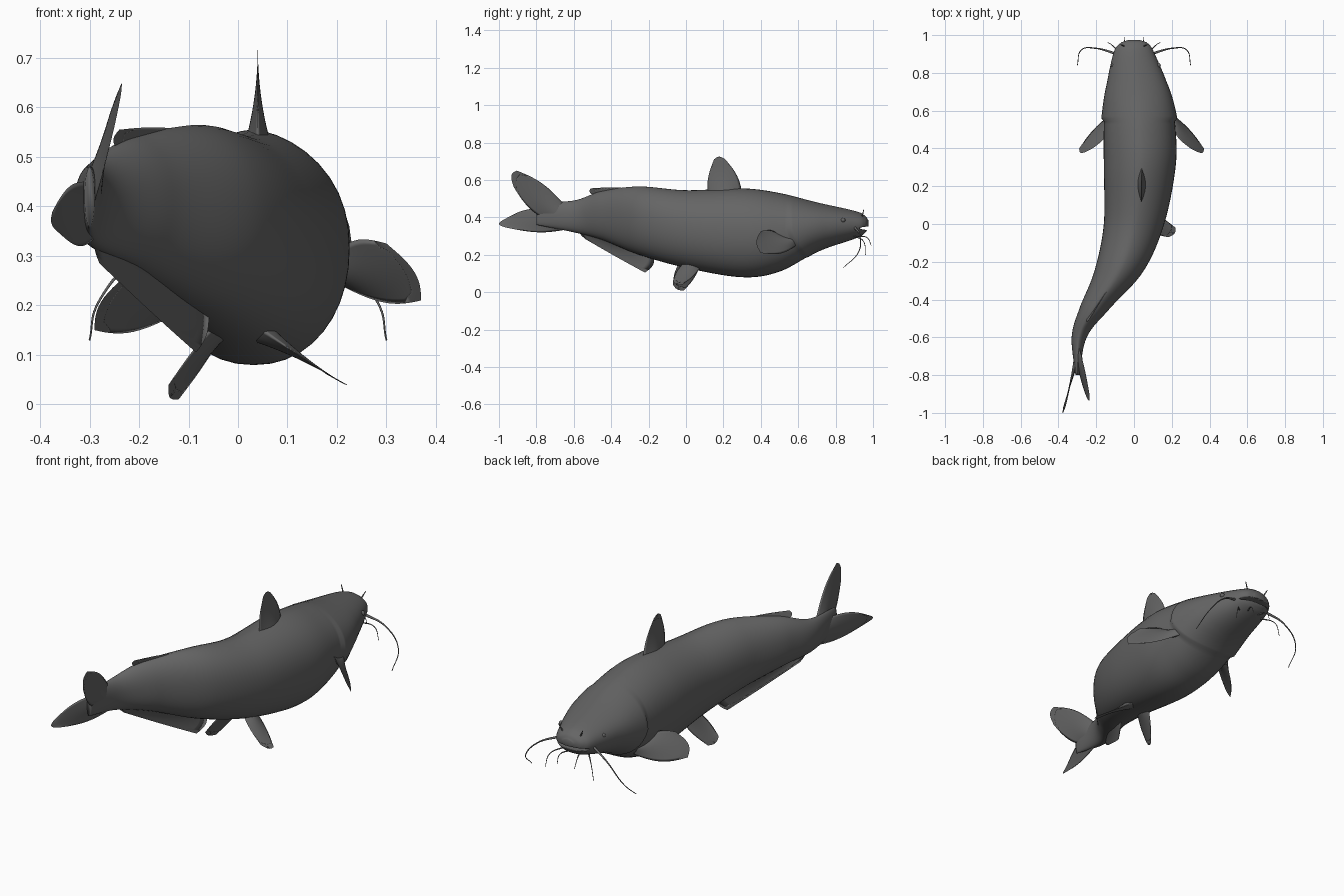
import bpy, bmesh, math
from mathutils import Vector

if "Cube" in bpy.data.objects:
    bpy.data.objects.remove(bpy.data.objects["Cube"], do_unlink=True)


def make_material(name, colour):
    material = bpy.data.materials.new(name)
    material.use_nodes = True
    material.diffuse_color = colour
    material.node_tree.nodes["Principled BSDF"].inputs["Base Color"].default_value = colour
    return material


skin = make_material("slate grey", (.13, .13, .13, 1))


def add_object(name, bm):
    bmesh.ops.recalc_face_normals(bm, faces=bm.faces)
    for face in bm.faces:
        face.smooth = True
    mesh = bpy.data.meshes.new(name)
    bm.to_mesh(mesh)
    bm.free()
    mesh.materials.append(skin)
    obj = bpy.data.objects.new(name, mesh)
    bpy.context.collection.objects.link(obj)
    return obj


def along(points, t):
    """Smooth point at t, from zero to one, on a path through the points."""
    position = t * (len(points) - 1)
    index = min(int(position), len(points) - 2)
    f = position - index
    a, b = points[index], points[index + 1]
    before = points[index - 1] if index else a * 2 - b
    after = points[index + 2] if index + 2 < len(points) else b * 2 - a
    leave, arrive = (b - before) / 2, (after - a) / 2
    return a + leave * f + (3 * (b - a) - 2 * leave - arrive) * f**2 + (2 * (a - b) + leave + arrive) * f**3


def signed_power(value, power):
    return math.copysign(abs(value) ** power, value)


def fin(name, front_root, back_root, front_tip, back_tip, thick, bow=.15, rows=14, columns=12):
    """Lens-shaped fin between four corners, with bowed sides and a rounded tip."""
    front_root, back_root, front_tip, back_tip = map(Vector, (front_root, back_root, front_tip, back_tip))
    reach = (front_tip + back_tip - front_root - back_root) / 2
    across = (front_root + front_tip - back_root - back_tip) / 2
    normal = reach.cross(across).normalized()
    bm = bmesh.new()
    for side in (1, -1):
        grid = []
        for i in range(rows + 1):
            u = i / rows
            line = []
            for j in range(columns + 1):
                v = j / columns
                arch = math.sin(math.pi * v)
                point = front_root.lerp(front_tip, u).lerp(back_root.lerp(back_tip, u), v)
                point += across * bow * math.sin(math.pi * u) * (1 - 2 * v)
                point += reach * bow / 2 * arch * u**2
                line.append(bm.verts.new(point + normal * side * thick * arch * (1 - u) ** 2))
            grid.append(line)
        for low, high in zip(grid, grid[1:]):
            for j in range(columns):
                bm.faces.new((low[j], low[j + 1], high[j + 1], high[j]))
    bmesh.ops.remove_doubles(bm, verts=bm.verts, dist=.0003)
    return add_object(name, bm)


def whisker(name, points, radius):
    curve = bpy.data.curves.new(name, "CURVE")
    curve.dimensions = "3D"
    curve.bevel_depth = radius
    curve.bevel_resolution = 2
    curve.use_fill_caps = True
    spline = curve.splines.new("BEZIER")
    spline.bezier_points.add(len(points) - 1)
    for index, (knot, point) in enumerate(zip(spline.bezier_points, points)):
        knot.co = point
        knot.handle_left_type = knot.handle_right_type = "AUTO"
        knot.radius = 1 / (1 + index)
    curve.materials.append(skin)
    bpy.context.collection.objects.link(bpy.data.objects.new(name, curve))


# Body stations from tail to snout: y, centre x, half width, bottom, top
stations = [Vector(row) for row in (
    (-.8, -.3, .01, .36, .48), (-.6, -.29, .04, .32, .49), (-.45, -.21, .08, .28, .54),
    (-.25, -.08, .13, .2, .565), (0, 0, .16, .13, .545), (.3, .03, .19, .08, .555),
    (.5, .03, .19, .11, .53), (.7, .02, .17, .215, .48), (.9, 0, .11, .285, .435),
    (.955, 0, .075, .315, .41), (.975, 0, .03, .35, .385))]
gill, sides, steps = .625, 40, 140
bm = bmesh.new()
rings = []
for step in range(steps + 1):
    t = step / steps
    near_gill = max(0, 1 - abs(t - gill) * 10)
    flare = .08 * near_gill if t > gill else 0
    ring = []
    for k in range(sides):
        angle = math.tau * k / sides
        c, s = math.cos(angle), math.sin(angle)
        # The gill cover sweeps forward under the throat and flares out on the flanks
        y, centre, half_width, bottom, top = along(stations, t + near_gill * max(0, -s) / 20)
        grow = 1 + flare * (1 - max(0, s))
        x = centre + half_width * grow * signed_power(c, .92 + .25 * max(0, s))
        z = (bottom + top + (top - bottom) * (2 + grow) / 3 * signed_power(s, .95)) / 2
        ring.append(bm.verts.new((x, y, z)))
    rings.append(ring)
for low, high in zip(rings, rings[1:]):
    for k in range(sides):
        bm.faces.new((low[k - 1], low[k], high[k], high[k - 1]))
bm.faces.new(rings[0])
bm.faces.new(rings[-1])
body = add_object("body", bm)

# Mouth slit, cut by a flat lens
bm = bmesh.new()
bmesh.ops.create_uvsphere(bm, u_segments=32, v_segments=12, radius=1)
cutter = add_object("mouth_cutter", bm)
cutter.scale = (.11, .06, .01)
cutter.location = (0, .96, .342)
cutter.hide_render = True
cutter.display_type = "WIRE"
mouth = body.modifiers.new("mouth", "BOOLEAN")
mouth.operation = "DIFFERENCE"
mouth.object = cutter

# Fins on the back, tail and belly
fin("dorsal_fin", (.04, .3, .53), (.04, .12, .5), (.04, .21, .71), (.04, .15, .71), .03)
fin("adipose_fin", (-.08, -.25, .55), (-.08, -.25, .5), (-.24, -.51, .555), (-.24, -.48, .51), .015)
fin("tail_upper_lobe", (-.29, -.66, .48), (-.3, -.74, .38), (-.235, -.905, .65), (-.25, -.92, .56), .02, .2)
fin("tail_lower_lobe", (-.3, -.72, .45), (-.29, -.64, .335), (-.375, -.97, .39), (-.36, -.96, .345), .02, .25)
fin("anal_fin", (-.06, -.17, .2), (-.28, -.57, .34), (-.085, -.22, .105), (-.28, -.54, .285), .02, .05)
fin("left_pelvic_fin", (.03, .09, .15), (.02, 0, .17), (.22, -.02, .04), (.18, -.07, .06), .03)
fin("right_pelvic_fin", (-.02, .08, .16), (-.03, -.02, .18), (-.12, -.01, .01), (-.14, -.07, .04), .03)

# Parts in pairs: pectoral fins, eyes and whiskers
for label, side, drop in (("left", 1, 0), ("right", -1, .06)):
    def place(x, y, z):
        return (.04 + side * x, y, z - drop)

    def mirror(x, y, z):
        return (side * x, y, z)

    fin(label + "_pectoral_fin", place(.15, .59, .25), place(.15, .53, .29),
        place(.33, .4, .21), place(.26, .4, .325), .025, .3)
    bm = bmesh.new()
    bmesh.ops.create_uvsphere(bm, u_segments=16, v_segments=10, radius=.012)
    eye = add_object(label + "_eye", bm)
    eye.location = (.01 + side * .12, .84, .385)
    whisker(label + "_long_whisker", [mirror(.09, .9, .35), mirror(.2, .93, .3),
                                      mirror(.28, .92, .21), mirror(.3, .84, .13)], .007)
    whisker(label + "_nose_whisker", [mirror(.05, .94, .4), mirror(.07, .95, .44)], .004)
    whisker(label + "_inner_chin_whisker", [mirror(.03, .92, .3), mirror(.05, .97, .29),
                                            mirror(.05, .99, .25)], .004)
    whisker(label + "_outer_chin_whisker", [mirror(.07, .9, .3), mirror(.12, .95, .27),
                                            mirror(.14, .96, .2)], .004)
